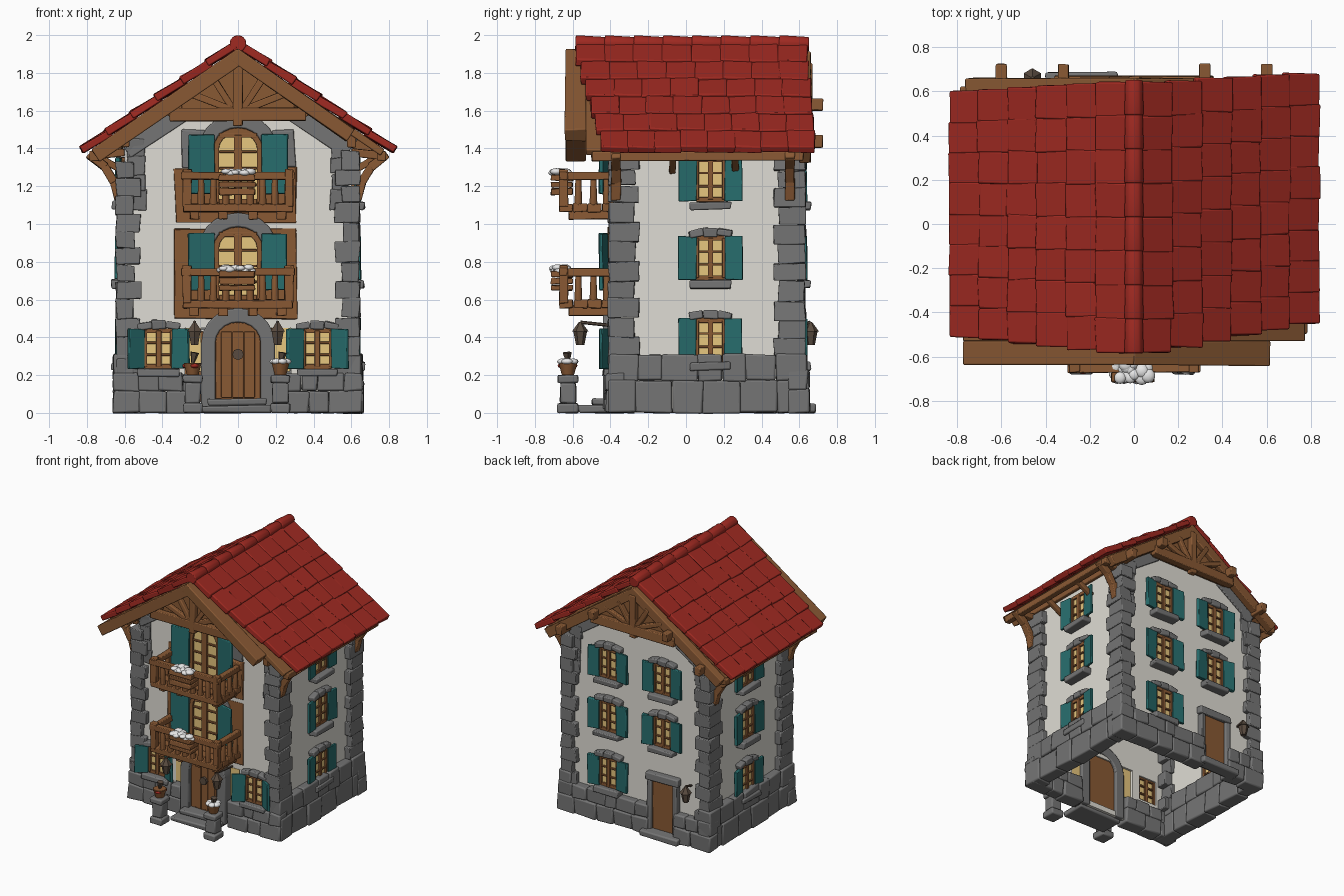
import bpy, bmesh, math, random
from mathutils import Matrix, Vector

if "Cube" in bpy.data.objects:
    bpy.data.objects.remove(bpy.data.objects["Cube"])
random.seed(4)
T, R, I = Matrix.Translation, Matrix.Rotation, Matrix.Identity(4)
COL = dict(red_tile=(.34, .022, .015), timber=(.25, .1, .034), stone=(.175, .175, .175), plaster=(.74, .72, .66),
           teal_paint=(.02, .15, .15), lit_glass=(.8, .57, .21), snow=(.82, .82, .82), dark_metal=(.1, .07, .05))
MATS = {}
for k, c in COL.items():
    MATS[k] = bpy.data.materials.new(k)
    MATS[k].diffuse_color = (*c, 1)
PARTS = {}

def part(name, mat, bevel=0.0):
    PARTS[name] = (bmesh.new(), mat, bevel)
    return PARTS[name][0]

def box(bm, M, lo, hi, j=0.0, rot=I):
    lo, hi = Vector(lo), Vector(hi)
    g = bmesh.ops.create_cube(bm, size=1, matrix=M @ T((lo + hi) / 2) @ rot @ Matrix.Diagonal((*(hi - lo), 1)))
    for v in g['verts']:
        v.co += Vector([random.uniform(-j, j) for _ in range(3)])

def beam(bm, p, q, w, d):
    p, q = Vector(p), Vector(q)
    rot = (q - p).to_track_quat('X', 'Z').to_matrix().to_4x4()
    L = (q - p).length / 2
    box(bm, T((p + q) / 2) @ rot, (-L, -w / 2, -d / 2), (L, w / 2, d / 2), .003)

def rod(bm, p, q, r1, r2, n=8, M=I):
    p, q = Vector(p), Vector(q)
    rot = (q - p).to_track_quat('Z', 'Y').to_matrix().to_4x4()
    bmesh.ops.create_cone(bm, cap_ends=True, segments=n, radius1=r1, radius2=r2, depth=(q - p).length,
                          matrix=M @ T((p + q) / 2) @ rot)

def prism(bm, M, pts, y0, y1):
    f = bm.faces.new([bm.verts.new(M @ Vector((x, y0, z))) for x, z in pts])
    g = bmesh.ops.extrude_face_region(bm, geom=[f])
    off = M.to_3x3() @ Vector((0, y1 - y0, 0))
    for v in g['geom']:
        if isinstance(v, bmesh.types.BMVert):
            v.co += off

def arch_pts(w, z0, zs, rise, n=10):
    arc = [(w * math.cos(math.pi * i / n), zs + rise * math.sin(math.pi * i / n)) for i in range(n + 1)]
    return [(w, z0)] + arc + [(-w, z0)]

def arch_ring(bm, w, t, z0, zs, rise, y0, y1):
    prism(bm, I, arch_pts(w + t, z0, zs, rise + t) + arch_pts(w, z0, zs, rise)[::-1], y0, y1)

def blob(bm, p, r, s=(1, 1, .6)):
    bmesh.ops.create_icosphere(bm, subdivisions=2, radius=r, matrix=T(p) @ Matrix.Diagonal((*s, 1)))

# Wall frames: local x along wall, local -y outward
YF, YB, XW = -.37, .59, .6
FRONT, BACK = T((0, YF, 0)), T((0, YB, 0)) @ R(math.pi, 4, 'Z')
RIGHT, LEFT = T((XW, 0, 0)) @ R(math.pi / 2, 4, 'Z'), T((-XW, 0, 0)) @ R(-math.pi / 2, 4, 'Z')

walls = part('walls', 'plaster')
cut = part('opening_cutter', 'plaster')
prism(walls, I, [(-XW, .02), (XW, .02), (XW, 1.446), (0, 1.86), (-XW, 1.446)], YF, YB)
walls.faces.ensure_lookup_table()
bmesh.ops.delete(walls, geom=[f for f in walls.faces if f.calc_center_median().z < .1], context='FACES')

# Stone plinth and corner quoins
plinth, quoins = part('plinth_stones', 'stone', .01), part('corner_quoins', 'stone', .018)
def course(M, x0, x1, z0, z1, n):
    xs = [x0 + (x1 - x0) * (i + (random.uniform(-.2, .2) if 0 < i < n else 0)) / n for i in range(n + 1)]
    for a, b in zip(xs, xs[1:]):
        box(plinth, M, (a, -.052 - random.uniform(0, .012), z0), (b, .05, z1), .006)
for M, spans, h in ((FRONT, ((-.66, -.2), (.2, .66)), .21), (BACK, ((-.66, .12), (.34, .66)), .23),
                    (RIGHT, ((-.41, .64),), .31), (LEFT, ((-.64, .41),), .31)):
    for a, b in spans:
        n = max(2, round((b - a) / .17))
        course(M, a, b, 0, h * .55, n)
        course(M, a, b, h * .55, h, n + 1)
for sx in (-1, 1):
    for y, sy in ((YF, -1), (YB, 1)):
        z = .2
        for i in range(12):
            h = random.uniform(.085, .11)
            a, b = ((.085, .1), (.05, .125))[i % 2]
            xs, ys = sorted((sx * (XW + .045), sx * (XW - a))), sorted((y + sy * .04, y - sy * b))
            box(quoins, I, (xs[0], ys[0], z), (xs[1], ys[1], min(z + h, 1.4)), .007)
            z += h
        # rough mortar strip beside the upper quoins
        for k in range(4):
            w = random.uniform(.08, .12)
            box(quoins, I, (sx * .54 - w / 2, y - .012, 1.08 + k * .09), (sx * .54 + w / 2, y + .012, 1.18 + k * .09), .01)
# Grey rubble strips below the gable slopes
for s in (-1, 1):
    for y in (YF - .005, YB + .005):
        beam(quoins, (s * .6, y, 1.4), (s * .3, y, 1.6), .015, .12)

# Windows
glass, frames = part('window_glass', 'lit_glass'), part('window_frames', 'timber', .003)
shutters, trims = part('shutters', 'teal_paint', .004), part('window_stones', 'stone', .012)
def shutter_pair(M, cx, z0, z1, w, sw, splay):
    for s in (-1, 1):
        c, d = sw / 2 * math.cos(splay), sw / 2 * math.sin(splay)
        x, y = cx + s * (w / 2 + c), -.028 - d
        box(shutters, M, (x - sw / 2, y - .011, z0), (x + sw / 2, y + .011, z1), .004, R(-s * splay, 4, 'Z'))
def bars(M, cx, z0, z1, w, rows, edge=True, mid=.014):
    for x in (-w / 2, 0, w / 2) if edge else (0,):
        box(frames, M, (cx + x - mid, -.03, z0), (cx + x + mid, .01, z1))
    for i in range(rows + 1):
        z, t = z0 + (z1 - z0) * i / rows, .013 if i in (0, rows) else .006
        box(frames, M, (cx - w / 2, -.026, z - t), (cx + w / 2, .008, z + t))
def window(M, cx, cz, w=.15, h=.21, sw=.095, splay=.12, lintel=True):
    z0, z1 = cz - h / 2, cz + h / 2
    box(cut, M, (cx - w / 2, -.1, z0), (cx + w / 2, .1, z1))
    box(glass, M, (cx - w / 2, -.014, z0), (cx + w / 2, -.006, z1))
    bars(M, cx, z0, z1, w, 3)
    shutter_pair(M, cx, z0 - .01, z1 + .01, w, sw, splay)
    box(trims, M, (cx - w * .72, -.07, z0 - .055), (cx + w * .72, .01, z0 - .012), .006)
    if lintel:
        for i in (-1, 0, 1):
            box(trims, M, (cx + i * .075 - .038, -.045, z1 + .008), (cx + i * .075 + .038, .01, z1 + .055 - abs(i) * .01),
                .005, R(i * .18, 4, 'Y'))
for cz in (.385, .82, 1.235):
    window(RIGHT, .13, cz, lintel=cz < 1.2)
    window(LEFT, -.13, cz, lintel=cz < 1.2)
    window(BACK, -.24, cz)
    if cz > .5:
        window(BACK, .23, cz)
for s in (-1, 1):
    window(FRONT, s * .42, .34, .15, .19, .1, .55)

# Front door with stone arch, side lights and steps
door, steps = part('doors', 'timber', .004), part('door_steps', 'stone', .01)
metal, snow = part('lanterns_and_fittings', 'dark_metal'), part('snow', 'snow')
box(cut, FRONT, (-.28, -.1, .06), (.28, .1, .45))
prism(door, I, arch_pts(.12, .06, .37, .11), YF - .04, YF + .01)
for x in (-.06, 0, .06):
    box(door, I, (x - .029, YF - .045, .08), (x + .029, YF - .03, .43))
arch_ring(trims, .12, .075, .02, .37, .11, YF - .07, YF + .03)
rod(metal, (0, YF - .065, .31), (0, YF - .04, .31), .03, .03, 8)
for s in (-1, 1):
    box(glass, FRONT, (s * .235 - .04, -.004, .22), (s * .235 + .04, .004, .45))
box(steps, I, (-.19, -.57, 0), (.18, YF, .04), .006)
box(steps, I, (-.16, -.5, .04), (.15, YF, .075), .005)
# Back door
box(cut, BACK, (.13, -.1, .05), (.33, .1, .43))
box(door, BACK, (.14, -.025, .05), (.32, .01, .43))
for a, b, c, d in ((.1, .14, .04, .43), (.32, .36, .04, .43), (.09, .37, .43, .49)):
    box(trims, BACK, (a, -.045, c), (b, .02, d), .005)
box(steps, BACK, (.07, -.1, 0), (.4, 0, .05), .006)

# Balcony doors, wall cladding, balconies
clad, balcony = part('timber_cladding', 'timber', .004), part('balconies', 'timber', .005)
for zb, top in ((.55, .975), (1.06, 1.5)):
    zs = top - .1
    box(cut, FRONT, (-.11, -.1, zb + .06), (.11, .1, zs))
    box(clad, FRONT, (-.33, -.014, zb - .05), (.31, .01, zs + (.1 if zb < 1 else -.1)), .012)
    prism(glass, I, arch_pts(.115, zb + .05, zs, .09), YF - .03, YF - .022)
    arch_ring(frames, .1, .03, zb + .05, zs, .08, YF - .045, YF)
    arch_ring(trims, .13, .075, zs - .12, zs, .11, YF - .036, YF)
    bars(T((0, -.02, 0)) @ FRONT, 0, zb + .06, zs + .07, .2, 4, False, .022)
    shutter_pair(T((0, -.025, 0)) @ FRONT, 0, zb + .1, zs + .075, .25, .14, .2)
    # deck and joists
    y0, zr = -.67, zb + .195
    for i in range(4):
        y = y0 + .075 * i
        box(balcony, I, (-.29, y, zb + .005), (.29, y + .073, zb + .048), .004)
    for x in (-.23, -.08, .08, .23):
        box(balcony, I, (x - .025, -.62, zb - .035), (x + .025, YF, zb + .012), .004)
    # railing
    beam(balcony, (-.3, y0 + .02, zr), (.3, y0 + .02, zr), .045, .04)
    for s in (-1, 1):
        beam(balcony, (s * .27, y0, zr), (s * .27, YF, zr), .04, .04)
        box(balcony, I, (s * .27 - .024, y0, zb + .03), (s * .27 + .024, y0 + .046, zr + .035), .003)
        for y in (-.57, -.49, -.42):
            rod(balcony, (s * .27, y, zb + .04), (s * .27, y, zr), .022, .016)
    for i in range(7):
        x = -.195 + .065 * i
        rod(balcony, (x, y0 + .02, zb + .04), (x, y0 + .02, zr), .022, .016)
    # planter heaped with snow
    for k in range(3):
        box(balcony, I, (-.1, -.715, zr - .1 + k * .036), (.09, -.6, zr - .067 + k * .036), .004)
    for i in range(22):
        blob(snow, (random.uniform(-.085, .07), random.uniform(-.705, -.63), zr + random.uniform(.005, .025)),
             random.uniform(.022, .034), (1, 1, .55))
# Grey stone field round the upper balcony door
for s in (-1, 1):
    box(trims, FRONT, (s * .24 - .06, -.016, 1.3), (s * .24 + .06, .01, 1.5), .01)

# Lanterns
def lantern(M, x, out, z):
    rod(metal, (x, 0, z + .1), (x, -out, z + .12), .009, .009, 6, M)
    rod(metal, (x, -out, z), (x, -out, z + .07), .022, .036, 6, M)
    rod(metal, (x, -out, z + .07), (x, -out, z + .12), .045, .008, 6, M)
for x in (-.23, .21):
    lantern(FRONT, x, .19, .36)
lantern(BACK, .46, .07, .36)

# Stone pedestals with pots
pots, flower = part('plant_pots', 'timber', .003), part('red_flowers', 'red_tile')
for x in (-.24, .225):
    box(steps, I, (x - .052, -.68, 0), (x + .052, -.57, .05), .004)
    box(steps, I, (x - .042, -.667, .05), (x + .042, -.583, .16), .004)
    box(steps, I, (x - .052, -.68, .16), (x + .052, -.57, .2), .004)
    rod(pots, (x, -.625, .2), (x, -.625, .265), .032, .05, 10)
    rod(metal, (x, -.625, .26), (x + .01, -.63, .32), .008, .025, 5)
    for k in range(7):
        p = (x + .032 * math.cos(k), -.625 + .032 * math.sin(k))
        if x > 0:
            blob(snow, (*p, .272), .027)
        elif k % 2:
            blob(flower, (*p, .25), .024)

# Roof: tiles, decking, bargeboards, purlins, brackets
tiles, deck = part('roof_tiles', 'red_tile', .007), part('roof_timbers', 'timber', .006)
SL = math.atan(.69)
for s in (-1, 1):
    M = Matrix.Diagonal((s, 1, 1, 1)) @ T((0, 0, 1.925)) @ R(SL, 4, 'Y')
    for i in range(6):
        t = i / 5
        ya, yb = (-.58 + .13 * t, .64 + .04 * t) if s > 0 else (-.58 + .07 * t, .64 - .04 * t)
        w = (yb - ya) / 8
        for k in range(8):
            y, e = ya + k * w, random.uniform(0, .01)
            rot = R(-.06, 4, 'Y') @ R(random.uniform(-.02, .02), 4, 'X')
            box(tiles, M, (i * .161, y - .003, .008), (i * .161 + .176 + e, y + w + .003, .048), .005, rot)
    box(deck, M, (0, -.53, -.035), (.94, .6, .004))
    box(deck, M, (0, -.64, -.075), (.75 if s > 0 else .94, -.53, .003), .004)
    box(deck, M, (0, .6, -.085), (.94, .66, -.01), .004)
    for x in (.32, .6):
        z = 1.86 - .69 * x
        box(deck, I, (s * x - .025, -.52, z - .04), (s * x + .025, .725, z + .025), .003)
    box(deck, I, (s * .76 - .025, -.5, 1.335), (s * .76 + .025, .62, 1.385), .004)
    for y in (YF, .55):
        beam(deck, (s * .6, y, 1.38), (s * .78, y, 1.36), .05, .04)
        for p, q in (((.63, 1.13), (.66, 1.24)), ((.655, 1.22), (.71, 1.31)), ((.70, 1.30), (.79, 1.37))):
            beam(deck, (s * p[0], y, p[1]), (s * q[0], y, q[1]), .05, .045)
    for y in (-.07, .26):
        beam(deck, (s * .61, y, 1.28), (s * .75, y, 1.36), .035, .035)
for k in range(8):
    y = -.585 + k * .154
    rod(tiles, (0, y, 1.955), (0, y + .158, 1.95), .046, .041, 10)

# Gable trusses, front and back
for y, d in ((-.5, -.05), (.6, .045)):
    prism(deck, I, [(-.4, 1.59), (-.33, 1.55), (.33, 1.55), (.4, 1.59), (0, 1.86)], y, y + .02)
    beam(deck, (-.36, y + d, 1.58), (.36, y + d, 1.58), .05, .07)
    beam(deck, (0, y + d, 1.52), (0, y + d, 1.85), .045, .05)
    for s in (-1, 1):
        for x, z in ((.13, 1.77), (.25, 1.69)):
            beam(deck, (s * .02, y + d, 1.6), (s * x, y + d, z), .035, .035)

# Turn every part into an object
objs = {}
for name, (bm, mat, bevel) in PARTS.items():
    bmesh.ops.recalc_face_normals(bm, faces=bm.faces)
    me = bpy.data.meshes.new(name)
    bm.to_mesh(me)
    bm.free()
    me.materials.append(MATS[mat])
    ob = objs[name] = bpy.data.objects.new(name, me)
    bpy.context.collection.objects.link(ob)
    if bevel:
        m = ob.modifiers.new('bevel', 'BEVEL')
        m.width, m.segments, m.angle_limit = bevel, 2, math.radians(35)
    ob.select_set(name not in ('walls', 'opening_cutter'))
bpy.context.view_layer.objects.active = objs['snow']
bpy.ops.object.shade_smooth_by_angle(angle=math.radians(40))
m = objs['walls'].modifiers.new('thickness', 'SOLIDIFY')
m.thickness, m.offset = .03, -1
m = objs['walls'].modifiers.new('openings', 'BOOLEAN')
m.object, m.solver = objs['opening_cutter'], 'EXACT'
objs['opening_cutter'].hide_render = True
objs['opening_cutter'].hide_viewport = True

for m in bpy.data.materials:
    if m.users and not m.is_grease_pencil:
        m.use_nodes = True
        m.node_tree.nodes["Principled BSDF"].inputs["Base Color"].default_value = m.diffuse_color
